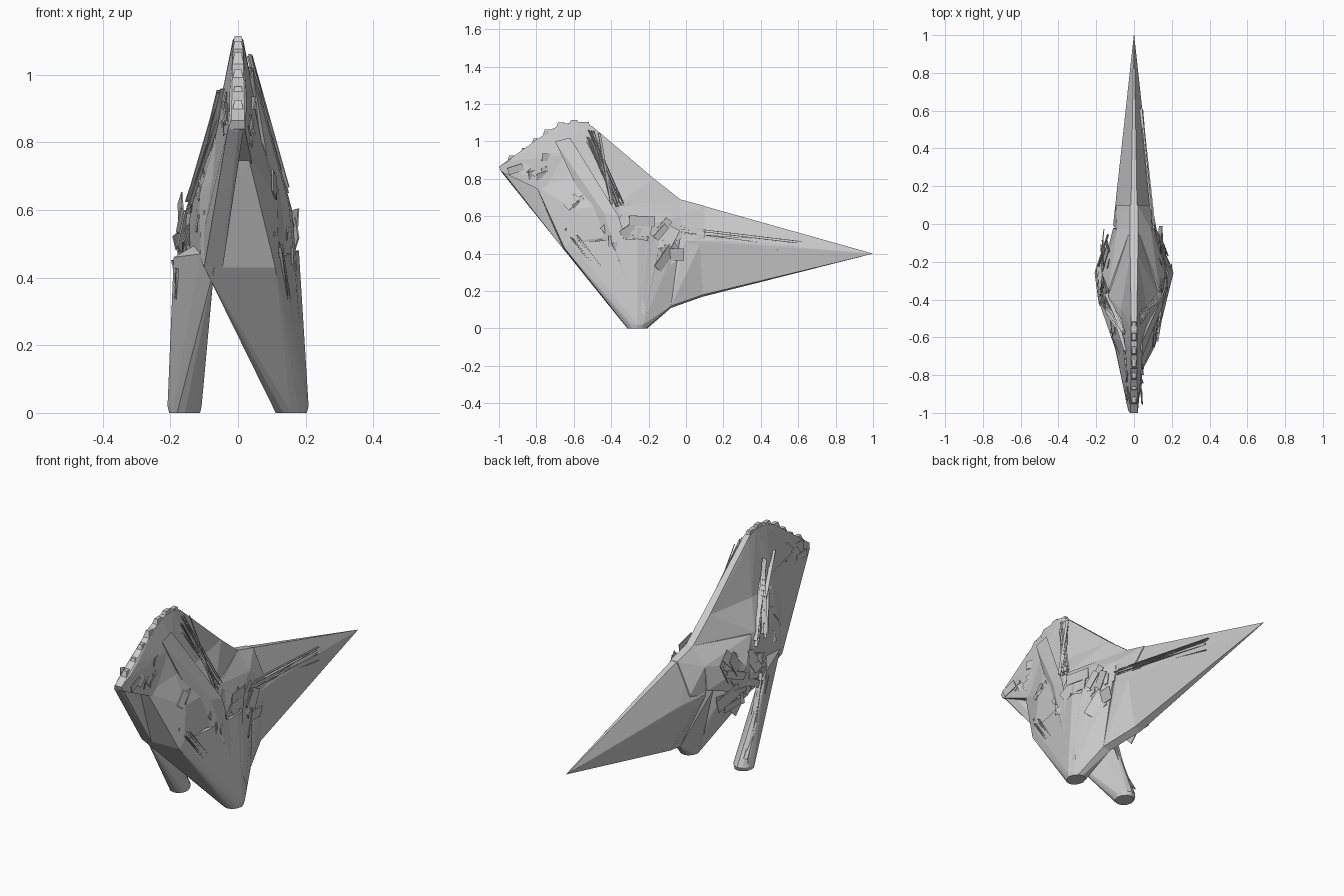
import bpy, bmesh, math, random
from mathutils import Vector, Matrix

random.seed(4)


def add_object(name, bm):
    me = bpy.data.meshes.new(name)
    bm.to_mesh(me)
    bm.free()
    bpy.context.collection.objects.link(bpy.data.objects.new(name, me))


def hull(name, pts):
    """Faceted solid wrapped tightly around a few key points."""
    bm = bmesh.new()
    for p in pts:
        bm.verts.new(p)
    r = bmesh.ops.convex_hull(bm, input=bm.verts)
    junk = [g for g in r["geom_interior"] + r["geom_unused"] if isinstance(g, bmesh.types.BMVert)]
    bmesh.ops.delete(bm, geom=list(set(junk)), context='VERTS')
    bmesh.ops.recalc_face_normals(bm, faces=bm.faces)
    add_object(name, bm)


def foot(side):
    """Rough round sole, slightly bevelled at the ground."""
    pts = []
    for z, k in ((0.0, 0.9), (0.02, 1.0)):
        for i in range(12):
            a = i * math.tau / 12
            r = k * random.uniform(0.94, 1.0)
            pts.append((side * 0.157 + 0.052 * r * math.cos(a), -0.26 + 0.06 * r * math.sin(a), z))
    return pts


def ridge(profile):
    """Mirrored points from (half width, y, z)."""
    return [(s * x, y, z) for x, y, z in profile for s in (-1, 1)]


foot_l, foot_r = foot(-1), foot(1)
hands = [(-0.10, -0.66, 0.43), (0.11, -0.65, 0.43), (-0.11, -0.63, 0.46), (0.12, -0.62, 0.46)]
crown = ridge([(0.015, -0.72, 1.065), (0.015, -0.65, 1.095), (0.015, -0.56, 1.105),
               (0.015, -0.50, 1.08), (0.022, -0.43, 1.0)])
snout = ridge([(0.02, -1.0, 0.865), (0.025, -0.95, 0.895), (0.025, -0.87, 0.945)])
collar = ridge([(0.03, -0.80, 0.76), (0.07, -0.62, 0.80), (0.07, -0.45, 0.80), (0.02, -0.17, 0.80)])
hip_top = ridge([(0.02, -0.03, 0.69), (0.09, -0.03, 0.60)])
low_keel = [(0.09, -0.08, 0.11), (0.13, -0.08, 0.12)]
tail_keel = [(0.03, 0.09, 0.17), (0.07, 0.09, 0.18)]

# Head and snout
hull("head", crown + snout + ridge([(0.02, -0.99, 0.84), (0.045, -0.74, 0.72),
                                   (0.05, -0.62, 0.93), (0.045, -0.50, 0.90)]))
# Throat sheet running from snout to the left hand
hull("throat", snout[:4] + [(-0.03, -0.99, 0.84), (0.0, -0.98, 0.83), (-0.10, -0.66, 0.43),
                            (-0.045, -0.66, 0.43), (-0.11, -0.6, 0.5), (-0.06, -0.62, 0.85)])
# Neck, and the wider chest below it
hull("neck", crown + collar)
hull("chest", collar + hands + ridge([(0.01, -0.78, 0.72), (0.115, -0.60, 0.64),
                                     (0.135, -0.38, 0.66), (0.15, -0.35, 0.5), (0.02, -0.03, 0.69)]))
# Rump and thighs
hull("rump", hip_top + ridge([(0.11, -0.02, 0.48), (0.135, -0.35, 0.66), (0.17, -0.26, 0.54),
                             (0.165, -0.26, 0.40), (0.13, -0.45, 0.42)]))
# Left leg, free of the tail web
hull("left_leg", foot_l + [(-0.07, -0.66, 0.43), (-0.11, -0.63, 0.47), (-0.19, -0.40, 0.46),
                           (-0.185, -0.36, 0.36), (-0.12, -0.5, 0.5)])
# Right leg, with the webs running to the hands and the hip
hull("right_leg", foot_r + hands + [(0.18, -0.26, 0.48), (0.15, -0.14, 0.46), (-0.06, -0.3, 0.42)])
hull("right_leg_web", foot_r + low_keel + [(0.165, -0.2, 0.5), (0.11, -0.03, 0.5), (-0.09, -0.1, 0.45)])
# Tail root and long tapering tail
hull("tail_root", hip_top + low_keel + tail_keel + ridge([(0.11, -0.01, 0.46), (0.095, 0.1, 0.5),
                                                         (0.02, 0.1, 0.655)]))
hull("tail", tail_keel + ridge([(0.018, -0.03, 0.69), (0.11, 0.0, 0.47), (0.09, 0.18, 0.47),
                               (0.008, 0.6, 0.50), (0.036, 0.6, 0.44), (0.001, 1.0, 0.4)]))

# Strip of hide from the right cheek down to the right foot
hull("right_strip", [(0.045, -0.70, 1.0), (0.045, -0.62, 1.02), (0.15, -0.44, 0.62), (0.16, -0.36, 0.60),
                     (0.20, -0.26, 0.08), (0.20, -0.21, 0.08), (0.03, -0.64, 0.98), (0.13, -0.3, 0.2)])


# Long thin slivers stretched between two small regions
def slivers(name, count, a, b, spread, width):
    bm = bmesh.new()
    for _ in range(count):
        p, q = (Vector([c + random.uniform(-s, s) for c, s in zip(v, spread)]) for v in (a, b))
        d = q - p
        m = (Matrix.Translation((p + q) / 2) @ d.to_track_quat('Y', 'X').to_matrix().to_4x4()
             @ Matrix.Diagonal((0.003, d.length, random.uniform(*width), 1)))
        bmesh.ops.create_cube(bm, size=1, matrix=m)
    add_object(name, bm)


slivers("right_neck_slivers", 10, (0.035, -0.50, 1.03), (0.14, -0.36, 0.68), (0.008, 0.04, 0.03), (0.006, 0.015))
slivers("left_neck_slivers", 10, (-0.05, -0.62, 0.93), (-0.14, -0.42, 0.62), (0.008, 0.06, 0.03), (0.01, 0.02))
slivers("chest_slivers", 10, (-0.01, -0.95, 0.85), (-0.075, -0.66, 0.46), (0.018, 0.01, 0.01), (0.006, 0.015))
slivers("right_leg_slivers", 10, (0.115, -0.60, 0.48), (0.185, -0.26, 0.06), (0.01, 0.03, 0.03), (0.01, 0.02))
slivers("left_leg_slivers", 10, (-0.17, -0.40, 0.44), (-0.185, -0.26, 0.04), (0.012, 0.04, 0.03), (0.01, 0.02))
slivers("right_tail_slivers", 8, (0.10, -0.02, 0.5), (0.036, 0.6, 0.43), (0.006, 0.02, 0.04), (0.006, 0.015))


# Loose hide plates scattered over both flanks
def plates(name, count, half_x, ys, zs, length):
    bm = bmesh.new()
    for i in range(count):
        side = 1 if i % 2 else -1
        c = Vector((side * random.uniform(*half_x), random.uniform(*ys), random.uniform(*zs)))
        m = (Matrix.Translation(c) @ Matrix.Rotation(side * random.uniform(-0.1, 0.4), 4, 'Z')
             @ Matrix.Rotation(random.uniform(-0.3, 1.1), 4, 'X')
             @ Matrix.Rotation(random.uniform(-0.3, 0.3), 4, 'Y')
             @ Matrix.Diagonal((0.004, random.uniform(*length), random.uniform(0.03, 0.07), 1)))
        bmesh.ops.create_cube(bm, size=1, matrix=m)
    add_object(name, bm)


plates("flank_plates", 60, (0.135, 0.17), (-0.38, -0.08), (0.36, 0.58), (0.08, 0.18))
plates("shoulder_plates", 30, (0.09, 0.115), (-0.62, -0.45), (0.48, 0.70), (0.05, 0.12))
plates("cheek_plates", 20, (0.03, 0.042), (-0.92, -0.7), (0.78, 0.92), (0.04, 0.1))

# Ragged comb along the crown and brow
teeth = [(-0.93, 0.91), (-0.86, 0.95), (-0.80, 1.0), (-0.74, 1.05), (-0.67, 1.085), (-0.60, 1.10), (-0.54, 1.09)]
for i, (y, z) in enumerate(teeth):
    hull(f"crown_bump_{i + 1}", ridge([(0.02, y - 0.03, z - 0.03), (0.01, y - 0.015, z + 0.015),
                                       (0.01, y + 0.02, z + 0.015), (0.02, y + 0.03, z - 0.03)]))
